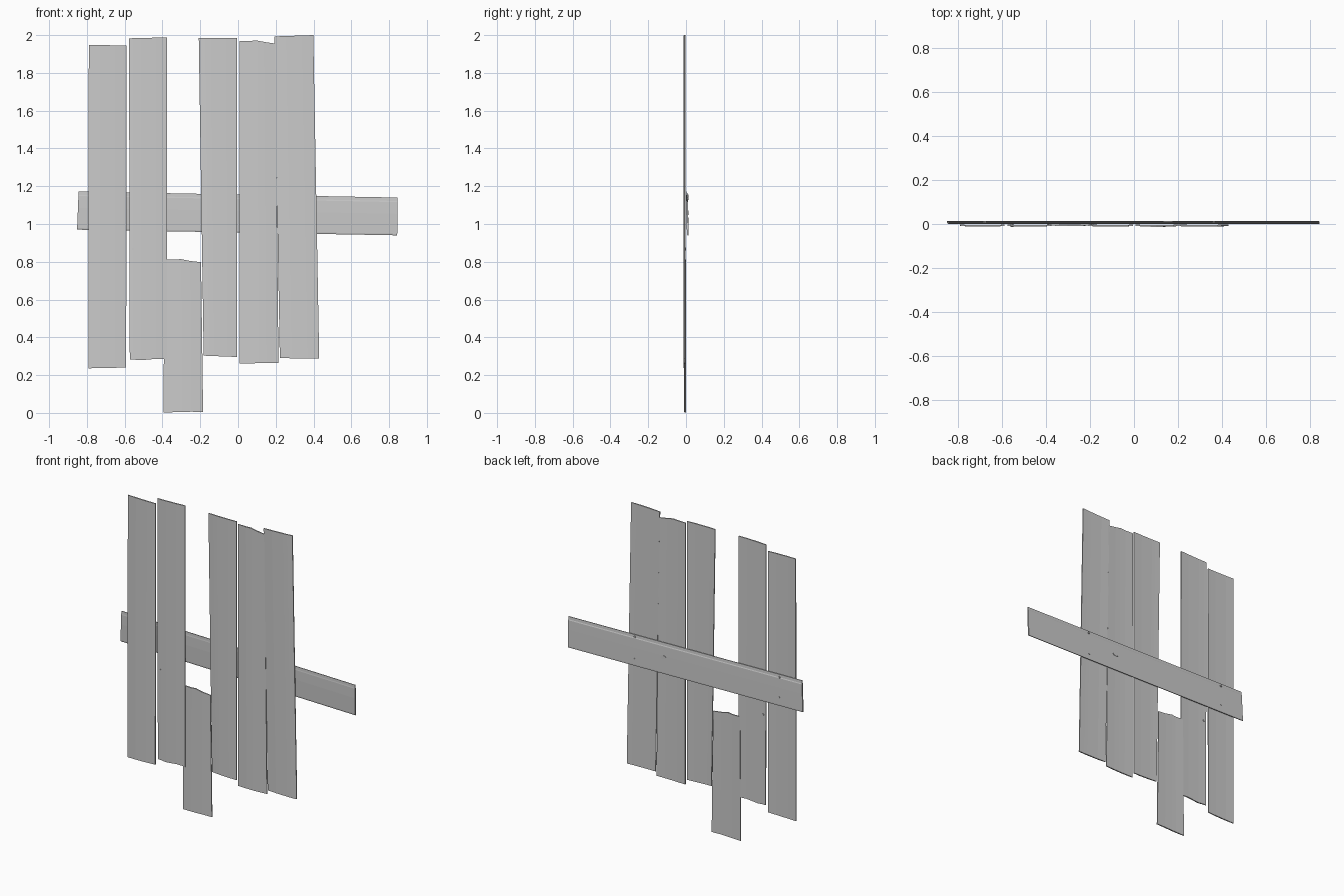
import bpy, bmesh
from math import pi
from mathutils import Vector

if "Cube" in bpy.data.objects:
    bpy.data.objects.remove(bpy.data.objects["Cube"])


def board(name, start, end, profile, y=0.0, lean=0.0, start_cut=(), end_cut=()):
    """Loft a thin board between two end edges given in (x, z).
    profile: (u, front depth, back depth) across the width.
    The cuts push single profile points along the length to roughen the ends."""
    n = len(profile)
    s0, s1, e0, e1 = [Vector((p[0], 0, p[1])) for p in (*start, *end)]
    bm = bmesh.new()
    rings = []
    for a, b, cut in ((s0, s1, start_cut), (e0, e1, end_cut)):
        ring = []
        for side in (1, 2):
            order = range(n) if side == 1 else reversed(range(n))
            for i in order:
                u = profile[i][0]
                p = a.lerp(b, u)
                axis = (e0.lerp(e1, u) - s0.lerp(s1, u)).normalized()
                p = p + axis * (cut[i] if cut else 0)
                p.y = y + lean * u + profile[i][side]
                ring.append(bm.verts.new(p))
        rings.append(ring)
    m = 2 * n
    for i in range(m):
        j = (i + 1) % m
        bm.faces.new((rings[0][i], rings[0][j], rings[1][j], rings[1][i]))
    # End caps as strips of quads
    for r in rings:
        for i in range(n - 1):
            bm.faces.new((r[i], r[i + 1], r[m - 2 - i], r[m - 1 - i]))
    bmesh.ops.recalc_face_normals(bm, faces=bm.faces)
    me = bpy.data.meshes.new(name)
    bm.to_mesh(me)
    bm.free()
    ob = bpy.data.objects.new(name, me)
    bpy.context.collection.objects.link(ob)
    return ob


def bowed(crease):
    """Slightly bowed section with a worn step at the crease position."""
    us = sorted({0.0, 0.3, 0.7, 1.0, crease, crease + 0.02})
    out = []
    for u in us:
        bow = 0.004 * 4 * u * (1 - u)
        out.append((u, -0.003 - bow, 0.003 - bow * 0.4))
    return out


# Upright planks, bottom edge then top edge
left = bowed(0.89)
board("plank_1", ((-0.792, 0.236), (-0.592, 0.240)),
      ((-0.790, 1.948), (-0.590, 1.945)), left, -0.006)
board("plank_2", ((-0.573, 0.282), (-0.375, 0.284)),
      ((-0.577, 1.983), (-0.377, 1.988)), bowed(0.08), -0.006,
      start_cut=(0, 0, 0, -0.004, 0.003, 0))
board("plank_3", ((-0.182, 0.303), (-0.004, 0.296)),
      ((-0.208, 1.985), (-0.004, 1.984)), bowed(0.17), -0.006)
board("plank_4", ((0.008, 0.262), (0.215, 0.264)),
      ((0.007, 1.970), (0.198, 1.955)), bowed(0.50), -0.006,
      end_cut=(0, 0.004, 0.009, 0.008, 0.004, 0))
board("plank_5", ((0.222, 0.290), (0.430, 0.287)),
      ((0.192, 1.993), (0.399, 2.0)), bowed(0.82), -0.006)

# Slipped broken plank hanging low
board("short_plank", ((-0.395, 0.002), (-0.185, 0.008)),
      ((-0.389, 0.812), (-0.196, 0.798)), bowed(0.45), -0.003,
      start_cut=(0, 0, 0, 0, 0, -0.003),
      end_cut=(0, 0.003, 0.009, 0.008, 0.002, 0))

# Cross rail behind the planks, leaning slightly
rail_profile = [(0.0, -0.002, 0.003), (0.04, -0.004, 0.004), (0.57, -0.005, 0.005),
                (0.88, -0.004, 0.005), (0.91, -0.003, 0.003), (1.0, -0.002, 0.002)]
board("cross_rail", ((-0.852, 0.970), (-0.844, 1.172)),
      ((0.843, 0.940), (0.845, 1.140)), rail_profile, 0.009, -0.005)


def nail(name, x, y, z, r, depth):
    bpy.ops.mesh.primitive_cylinder_add(vertices=8, radius=r, depth=depth,
                                        location=(x, y, z), rotation=(pi / 2, 0, 0))
    bpy.context.object.name = name


# Nail heads and the flat knot on the back of the rail
for i, (x, z) in enumerate([(0.365, 1.135), (0.365, 0.99), (-0.68, 1.15), (-0.68, 1.02)]):
    nail(f"rail_nail_{i + 1}", x, 0.009, z, 0.007, 0.010)
nail("rail_knot", 0.155, 0.0115, 1.06, 0.014, 0.006)
bpy.context.object.scale = (1.5, 0.8, 1)
nail("plank_nail", -0.555, -0.006, 0.868, 0.007, 0.014)
